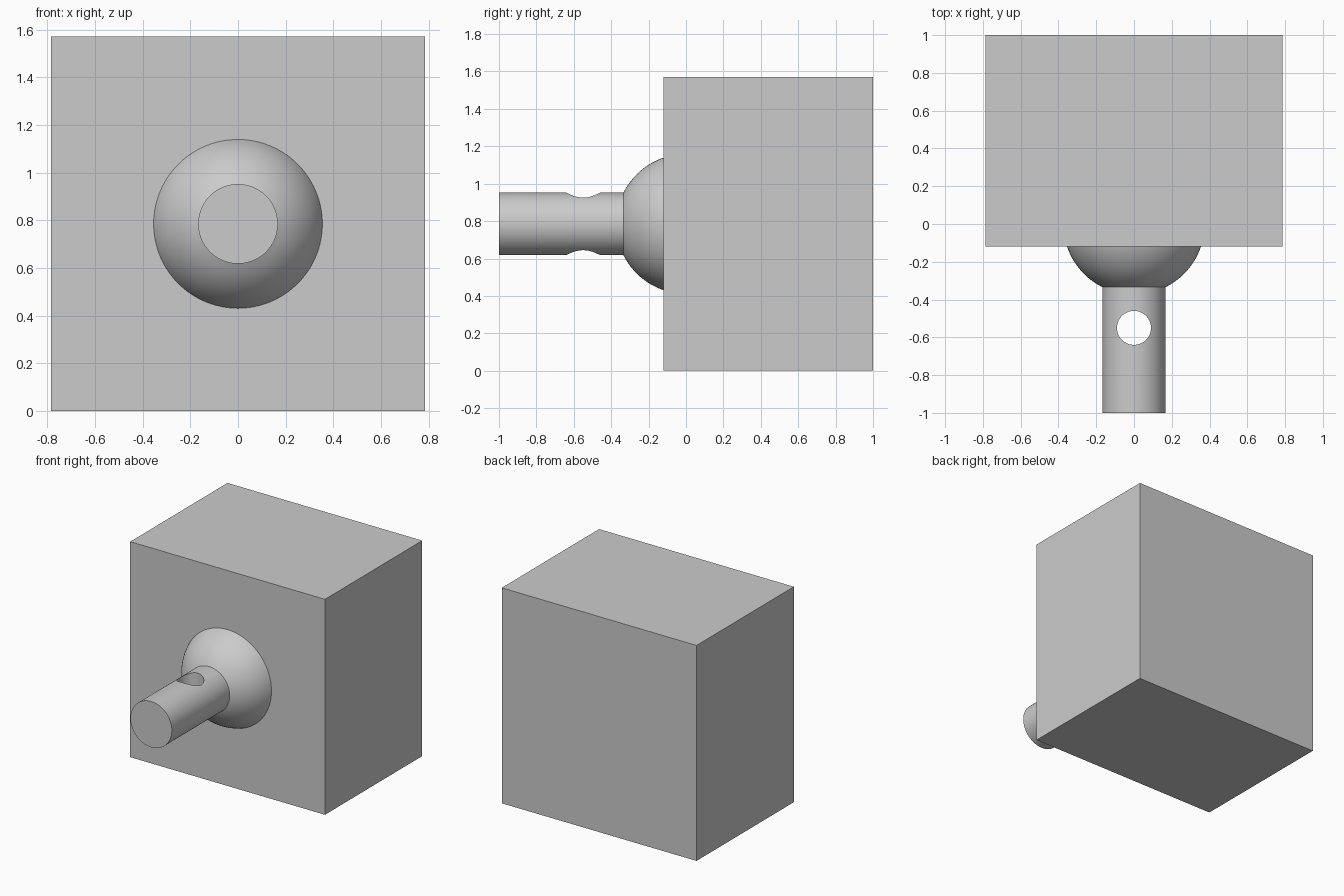
import bpy
import math
from mathutils import Matrix, Vector

cube = bpy.data.objects.get("Cube")
if cube:
    bpy.data.objects.remove(cube, do_unlink=True)

MID = 0.785            # height of the joint axis
BALL, SHAFT = 0.374, 0.167
SEGMENTS = 96

grey = bpy.data.materials.new("plain grey")
grey.use_nodes = True
grey.diffuse_color = (0.6, 0.6, 0.6, 1)
grey.node_tree.nodes["Principled BSDF"].inputs["Base Color"].default_value = (0.6, 0.6, 0.6, 1)


def lathe(name, profile):
    """Revolve (y, radius) points about the joint axis; ends lie on the axis."""
    verts, rings, faces = [], [], []
    for y, r in profile:
        count = SEGMENTS if r > 1e-6 else 1
        ring = []
        for i in range(count):
            a = math.tau * i / SEGMENTS
            ring.append(len(verts))
            verts.append((r * math.cos(a), y, MID + r * math.sin(a)))
        rings.append(ring)
    for a, b in zip(rings, rings[1:]):
        for i in range(SEGMENTS):
            j = (i + 1) % SEGMENTS
            quad = [a[i % len(a)], a[j % len(a)], b[j % len(b)], b[i % len(b)]]
            faces.append(list(dict.fromkeys(quad)))
    mesh = bpy.data.meshes.new(name)
    mesh.from_pydata(verts, [], faces)
    obj = bpy.data.objects.new(name, mesh)
    bpy.context.collection.objects.link(obj)
    mesh.materials.append(grey)
    return obj


def arc(radius, start, end, steps=40):
    """Points of a circle centred on the ball, angles measured from the front."""
    angles = [start + (end - start) * i / steps for i in range(steps + 1)]
    return [(-radius * math.cos(a), max(0, radius * math.sin(a))) for a in angles]


def cut(obj, cutter):
    """Subtract the cutter, then discard it."""
    cutter.hide_render = True
    mod = obj.modifiers.new("cut", "BOOLEAN")
    mod.operation, mod.solver, mod.object = "DIFFERENCE", "EXACT", cutter
    bpy.ops.object.select_all(action="DESELECT")
    obj.select_set(True)
    bpy.context.view_layer.objects.active = obj
    bpy.ops.object.modifier_apply(modifier=mod.name)
    bpy.data.objects.remove(cutter, do_unlink=True)
    bpy.ops.object.shade_smooth_by_angle(angle=math.radians(30))


# Socket block with a round-ended bore
bpy.ops.mesh.primitive_cube_add(size=1, location=(0, 0.44, MID))
block = bpy.context.object
block.name = "socket_block"
block.data.transform(Matrix.Diagonal(Vector((1.57, 1.12, 1.57, 1))))
block.data.materials.append(grey)
bore = BALL + 0.003
cut(block, lathe("bore_cutter", [(-0.3, 0), (-0.3, bore)] + arc(bore, math.pi / 2, math.pi)))

# Ball stud: shaft and ball in one turned piece
stud = lathe("ball_stud", [(-1, 0), (-1, SHAFT)] + arc(BALL, math.asin(SHAFT / BALL), math.pi))

# Vertical cross hole through the shaft
bpy.ops.mesh.primitive_cylinder_add(vertices=64, radius=0.09, depth=1, location=(0, -0.55, MID))
hole = bpy.context.object
hole.name = "cross_hole_cutter"
hole.data.materials.append(grey)
cut(stud, hole)
